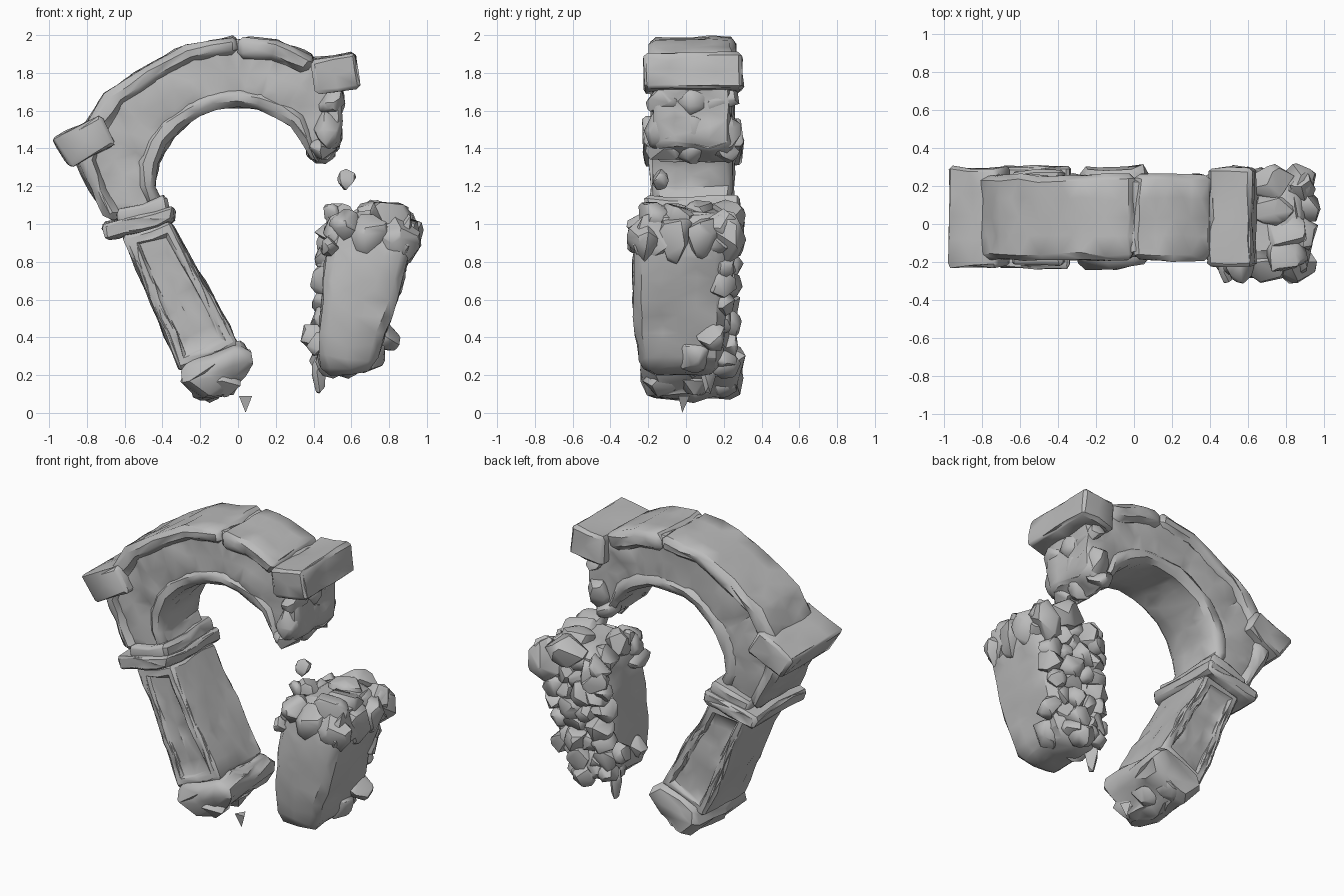
import bpy, bmesh, random
from mathutils import Vector, noise

random.seed(4)
if "Cube" in bpy.data.objects:
    bpy.data.objects.remove(bpy.data.objects["Cube"])

stone = bpy.data.materials.new("grey_stone")
stone.use_nodes = True
GREY = (0.5, 0.5, 0.5, 1)
stone.diffuse_color = GREY
stone.node_tree.nodes["Principled BSDF"].inputs["Base Color"].default_value = GREY
MID = 0.035  # middle of the arch in depth


def vary(spread):
    return random.uniform(-spread, spread)


def finish(bm, name, angle=0.7):
    bmesh.ops.recalc_face_normals(bm, faces=bm.faces)
    mesh = bpy.data.meshes.new(name)
    bm.to_mesh(mesh)
    bm.free()
    mesh.materials.append(stone)
    ob = bpy.data.objects.new(name, mesh)
    bpy.context.collection.objects.link(ob)
    bpy.ops.object.select_all(action='DESELECT')
    ob.select_set(True)
    bpy.context.view_layer.objects.active = ob
    bpy.ops.object.shade_smooth_by_angle(angle=angle)


def weather(bm, amount):
    """Break the faces up and push the points about like worn stone."""
    bmesh.ops.triangulate(bm, faces=bm.faces)
    for _ in range(3):
        long_edges = [e for e in bm.edges if e.calc_length() > 0.15]
        bmesh.ops.subdivide_edges(bm, edges=long_edges, cuts=1)
        bmesh.ops.triangulate(bm, faces=bm.faces)
    for v in bm.verts:
        v.co += noise.noise_vector(v.co * 6) * amount
        v.co += Vector(vary(1) for _ in range(3)) * amount * 0.4


def masonry(name, stations, half=0, depths=None, panel=False, amount=0.014, bevel=0.018):
    """Solid through the depth, from pairs of (x, z) points."""
    bm = bmesh.new()
    rings = []
    depths = depths or [(MID - half, MID + half)] * len(stations)
    for ((ax, az), (bx, bz)), (front, back) in zip(stations, depths):
        corners = [(ax, front, az), (bx, front, bz), (bx, back, bz), (ax, back, az)]
        rings.append([bm.verts.new(c) for c in corners])
    for r, s in zip(rings, rings[1:]):
        for i in range(4):
            j = (i + 1) % 4
            bm.faces.new((r[i], r[j], s[j], s[i]))
    bm.faces.new(rings[0])
    bm.faces.new(rings[-1])
    bmesh.ops.recalc_face_normals(bm, faces=bm.faces)
    sharp = [e for e in bm.edges if e.calc_face_angle(0) > 0.8]
    bmesh.ops.bevel(bm, geom=sharp, offset=bevel, segments=1, affect='EDGES')
    if panel:
        bm.normal_update()
        for f in [f for f in bm.faces if abs(f.normal.y) > 0.95]:
            bmesh.ops.inset_region(bm, faces=[f], thickness=0.045)
            bmesh.ops.inset_region(bm, faces=[f], thickness=0.025, depth=-0.02)
    weather(bm, amount)
    finish(bm, name)


def rock(name, pos, size, points=22):
    """Angular boulder: the hull of random points on an ellipsoid."""
    bm = bmesh.new()
    for _ in range(points):
        d = Vector(random.gauss(0, 1) for _ in range(3)).normalized()
        bm.verts.new([p + c * s for p, c, s in zip(pos, d, size)])
    bmesh.ops.convex_hull(bm, input=bm.verts)
    finish(bm, name)


def band(stations, t0, t1):
    """Slice of each station, from inner (0) to outer (1)."""
    pairs = [(Vector(a), Vector(b)) for a, b in stations]
    return [(a.lerp(b, t0), a.lerp(b, t1)) for a, b in pairs]


# Arch: recessed core, raised outer course and raised inner moulding
arch = [((-.39, 1.10), (-.69, 1.02)), ((-.44, 1.20), (-.78, 1.18)),
        ((-.42, 1.32), (-.86, 1.34)), ((-.37, 1.42), (-.80, 1.54)),
        ((-.30, 1.50), (-.71, 1.69)), ((-.21, 1.57), (-.50, 1.83)),
        ((-.12, 1.61), (-.28, 1.95)), ((.0, 1.62), (.0, 1.995)),
        ((.10, 1.61), (.20, 1.97)), ((.20, 1.57), (.42, 1.89)),
        ((.28, 1.52), (.57, 1.75)), ((.34, 1.44), (.56, 1.56)),
        ((.40, 1.33), (.54, 1.41))]
masonry("arch_core", band(arch, 0.06, 0.94), 0.195, amount=0.022)
masonry("arch_outer_course", band(arch[:8], 0.74, 1.0), 0.224, bevel=0.03)
masonry("arch_raised_course", band(arch[7:10], 0.70, 1.0), 0.23, bevel=0.03)
masonry("arch_inner_moulding", band(arch, 0.0, 0.26), 0.21, bevel=0.03)

# Projecting blocks at the two shoulders
masonry("left_shoulder_block", [((-.985, 1.455), (-.89, 1.30)),
                                ((-.73, 1.57), (-.64, 1.42))], 0.262)
masonry("right_shoulder_block", [((.39, 1.87), (.41, 1.69)),
                                 ((.62, 1.91), (.645, 1.72))], 0.262)

# Left pier: capital, panelled shaft and broken foot
masonry("capital_upper", [((-.65, 1.07), (-.62, .96)),
                          ((-.38, 1.15), (-.35, 1.05))], 0.25)
masonry("capital_lower", [((-.72, 1.00), (-.69, .91)),
                          ((-.335, 1.09), (-.335, 1.01))], 0.272)
masonry("pier_shaft", [((-.61, .94), (-.35, 1.01)),
                       ((-.31, .22), (.0, .37))], 0.222, panel=True)
masonry("pier_foot", [((-.30, .26), (.0, .385)), ((-.29, .17), (.09, .30)),
                      ((-.2, .08), (.03, .20)), ((-.13, .08), (-.07, .10))],
        depths=[(-.20, .27), (-.23, .30), (-.20, .285), (-.16, .25)],
        bevel=0.035, amount=0.028)
for y in (-.13, .04, .2):
    rock("foot_under_rubble", (-.11 + vary(.04), y, .165), (.13, .1, .085))

# Loose right pier, smooth on three sides, tapering at both ends
pier = [((.44, .20), (.60, .20)), ((.42, .30), (.73, .25)),
        ((.43, .42), (.78, .42)), ((.45, .60), (.84, .60)),
        ((.46, .80), (.91, .82)), ((.50, .98), (.92, 1.0)),
        ((.55, 1.05), (.82, 1.09))]
masonry("fallen_pier", pier, bevel=0.045,
        depths=[(-.20, .18), (-.245, .2), (-.275, .2), (-.285, .2),
                (-.275, .2), (-.25, .22), (-.19, .2)])

# Rubble over the broken back of the right pier
for row in range(8):
    z = 0.28 + row * 0.1
    left, right = 0.45 + row * 0.007, 0.65 + row * 0.035
    for col in range(4):
        x = left + (right - left) * col / 3 + vary(.02)
        r = random.uniform(0.065, 0.095)
        rock("back_rubble", (x, 0.195 + vary(.025), z + vary(.02)), (r, r, r))

# Rubble crown round the top of the right pier
for i in range(4):
    y = -0.18 + i * 0.13
    rock("crown_outer_rubble", (.865, y, .92 + vary(.03)), (.12, .11, .14))
    rock("crown_top_rubble", (.76 + vary(.05), y, 1.03), (.14, .11, .1))
    rock("crown_inner_rubble", (.54, y, .98 + vary(.05)), (.09, .1, .1))
for x, z, r in [(.57, .99, .09), (.70, .93, .13), (.83, .92, .14), (.49, .88, .06)]:
    rock("crown_front_rubble", (x, -.2, z), (r, .115, r))

# Rubble at the bottom of the right pier
for x, y, z, r in [(.39, .12, .41, .07), (.43, -.1, .36, .07), (.78, .14, .40, .085),
                   (.55, -.15, .32, .1), (.68, .04, .32, .11), (.50, .05, .27, .09),
                   (.64, -.15, .33, .1), (.47, .2, .82, .07)]:
    rock("lower_rubble", (x, y, z), (r, r, r))
rock("lower_spike", (.43, .12, .21), (.04, .05, .11))
rock("upper_sliver", (.49, -.1, 1.06), (.06, .04, .05))

# Jagged break below the right shoulder
for i in range(3):
    y = MID - 0.15 + i * 0.15
    rock("arch_break_rubble", (.47, y, 1.50 + vary(.03)), (.085, .11, .12))
    rock("arch_tip_rubble", (.44, y, 1.39), (.085, .1, .075))
    rock("arch_shoulder_rubble", (.49, y, 1.65), (.08, .1, .1))

# Chips in the air and on the ground
rock("floating_chip", (.575, -.14, 1.235), (.052, .05, .058))
bm = bmesh.new()
bmesh.ops.create_cone(bm, cap_ends=True, segments=3, radius1=0.04, radius2=0.0, depth=0.08)
for v in bm.verts:
    v.co = Vector((v.co.x + 0.04, v.co.y - 0.02, 0.045 - v.co.z * 1.1))
finish(bm, "ground_chip", 0.3)
